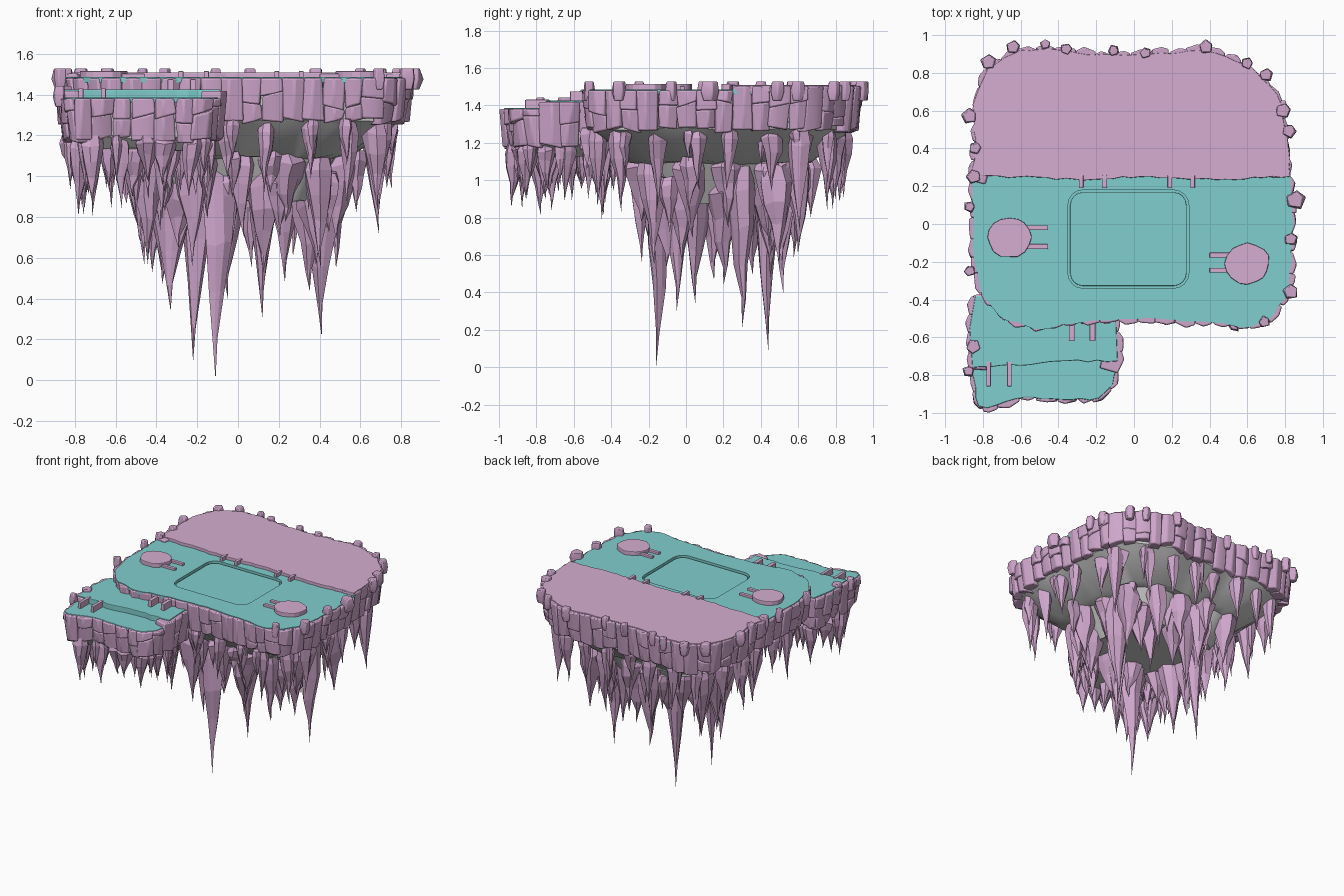
import bpy, bmesh, math, random
from mathutils import Vector

if "Cube" in bpy.data.objects:
    bpy.data.objects.remove(bpy.data.objects["Cube"])
random.seed(7)
U = random.uniform


def material(name, rgb):
    m = bpy.data.materials.new(name)
    m.diffuse_color = (*rgb, 1)
    m.use_nodes = True
    m.node_tree.nodes["Principled BSDF"].inputs["Base Color"].default_value = m.diffuse_color
    return m


ROCK = material("rock", (0.62, 0.38, 0.60))
TURF = material("turf", (0.66, 0.42, 0.64))
TEAL = material("teal", (0.22, 0.62, 0.62))


def finish(name, bm, mat=None, bevel=0, smooth=True):
    bmesh.ops.recalc_face_normals(bm, faces=bm.faces[:])
    me = bpy.data.meshes.new(name)
    bm.to_mesh(me)
    bm.free()
    ob = bpy.data.objects.new(name, me)
    bpy.context.collection.objects.link(ob)
    if mat:
        me.materials.append(mat)
    if bevel:
        b = ob.modifiers.new("bevel", 'BEVEL')
        b.width, b.segments = bevel, 2
    if smooth:
        bpy.ops.object.select_all(action='DESELECT')
        ob.select_set(True)
        bpy.context.view_layer.objects.active = ob
        bpy.ops.object.shade_smooth_by_angle(angle=math.radians(30))
    return ob


def resample(pts, step, jitter=0.0, closed=True):
    """Even points along a polyline, randomly nudged."""
    pts = [Vector(p) for p in pts]
    ends = pts[1:] + pts[:1] if closed else pts[1:]
    segs = list(zip(pts, ends))
    total = sum((b - a).length for a, b in segs)
    n = max(3, round(total / step))
    out = []
    for i in range(n if closed else n + 1):
        d = total * i / n
        for a, b in segs:
            l = (b - a).length
            if d <= l + 1e-6:
                out.append(a.lerp(b, min(d / l, 1)) + Vector((U(-jitter, jitter), U(-jitter, jitter))))
                break
            d -= l
    return out


def scaled(pts, s, c):
    return [Vector(c) + (Vector(p) - Vector(c)) * s for p in pts]


def loft(bm, pts, levels, c=(0, 0), jitter=0.0):
    """Stack scaled copies of an outline and cap both ends."""
    rings = [[bm.verts.new((p.x, p.y, z + U(-jitter, jitter))) for p in scaled(pts, s, c)] for z, s in levels]
    for a, b in zip(rings, rings[1:]):
        for i in range(len(a)):
            j = (i + 1) % len(a)
            bm.faces.new((a[i], a[j], b[j], b[i]))
    bm.faces.new(rings[0])
    bm.faces.new(rings[-1])


def slab(name, pts, z0, z1, mat, bevel=0.005):
    bm = bmesh.new()
    loft(bm, [Vector(p) for p in pts], [(z0, 1), (z1, 1)])
    return finish(name, bm, mat, bevel, smooth=False)


def rock_block(bm, a, b, depth, low, high, out, top):
    """Faceted stone between rim points a and b; low/high give the heights at each end."""
    t = (b - a).normalized()
    n = Vector((t.y, -t.x))
    mid = a.lerp(b, U(.35, .65)) + n * U(.008, .02)
    lows, highs = (low[0], low[1], sum(low) / 2), (high[0], high[1], sum(high) / 2)
    v = []
    for h in (lows, highs):
        for q, z in ((a - n * depth, h[0]), (b - n * depth, h[1]), (b, h[1]), (mid, h[2]), (a, h[0])):
            q = q + n * (out + U(-.006, .006) - .14 * max(top - .06 - z, 0)) + t * U(-.008, .008)
            v.append(bm.verts.new((q.x, q.y, z)))
    for i in range(5):
        j = (i + 1) % 5
        bm.faces.new((v[i], v[j], v[5 + j], v[5 + i]))
    bm.faces.new(v[:5])
    bm.faces.new(v[5:])


def rim(name, pts, zlow, ztop, step=0.1):
    """Wall of fitted stones with slanting cracks around a counter-clockwise outline."""
    bm = bmesh.new()
    ring = resample(pts, step, 0.01)
    for i, a in enumerate(ring):
        b = ring[(i + 1) % len(ring)]
        top = ztop((a.y + b.y) / 2)
        lo = (zlow + U(-.03, .01), zlow + U(-.03, .01))
        hi = (top, top)
        if random.random() < .65:
            f = U(.3, .7)
            cut = [zlow + (top - zlow) * min(max(f + U(-.15, .15), .2), .8) for _ in range(2)]
            rock_block(bm, a, b, .1, lo, cut, U(-.002, .01), top)
            rock_block(bm, a, b, .1, cut, hi, U(.006, .018), top)
        else:
            rock_block(bm, a, b, .1, lo, hi, U(.004, .018), top)
    return finish(name, bm, ROCK, 0.008)


def spike(bm, base, tip, r, sides=7):
    """Irregular faceted stalactite."""
    base, tip = Vector(base), Vector(tip)
    a0, rings = U(0, 6), []
    warp = [U(.75, 1.15) for _ in range(sides)]
    for f, s in ((0, .75), (.16, 1), (.38, .8), (.6, .45), (.82, .14)):
        c = base.lerp(tip, f) + Vector((U(-.1, .1) * r, U(-.1, .1) * r, 0))
        rings.append([bm.verts.new(c + Vector((math.cos(a0 + k * math.tau / sides) * r * s * warp[k] * U(.88, 1.12),
                      math.sin(a0 + k * math.tau / sides) * r * s * warp[k] * U(.88, 1.12), U(-.15, .15) * r)))
                      for k in range(sides)])
    end = bm.verts.new(tip)
    for a, b in zip(rings, rings[1:]):
        for i in range(sides):
            j = (i + 1) % sides
            bm.faces.new((a[i], a[j], b[j], b[i]))
    for i in range(sides):
        bm.faces.new((rings[-1][i], rings[-1][(i + 1) % sides], end))
    bm.faces.new(rings[0])


def spike_ring(name, pts, step, top, tips, radii, companion=.6):
    bm = bmesh.new()
    for p in resample(pts, step, 0.025):
        r, z = U(*radii), U(*tips)
        spike(bm, (p.x, p.y, top), (p.x + U(-.02, .02), p.y + U(-.02, .02), z), r)
        if random.random() < companion:
            a = U(0, 6)
            q = p + Vector((math.cos(a), math.sin(a))) * r
            spike(bm, (q.x, q.y, top), (q.x, q.y, z + (top - z) * U(.25, .5)), r * .65, 6)
    finish(name, bm, ROCK, smooth=False)


# Outlines, counter-clockwise seen from above
back = [(.83, .25), (.81, .45), (.77, .68), (.62, .83), (.4, .92), (.05, .895), (-.25, .9), (-.45, .93),
        (-.62, .915), (-.77, .83), (-.85, .65), (-.84, .4), (-.86, .25)]
front = [(-.85, -.15), (-.8, -.38), (-.7, -.5), (-.5, -.56), (-.3, -.52), (.05, -.5),
         (.4, -.52), (.6, -.55), (.72, -.51), (.82, -.36), (.84, 0)]
main = back + front
low = [(-.84, -.38), (-.88, -.55), (-.86, -.75), (-.83, -.96), (-.78, -.98), (-.6, -.92), (-.2, -.93),
       (-.12, -.86), (-.08, -.72), (-.1, -.4)]
C, LC = (0, .18), (-.48, -.66)

# Main plateau top, with a recessed pool
turf = slab("front_terrace", resample(main, .05, .005), 1.46, 1.485, TEAL, 0)
ledge = resample([(-.86, .25), (-.6, .25), (-.3, .235), (.1, .25), (.45, .235), (.83, .25)], .05, .006, False)
slab("back_terrace", resample(back, .05, .005, False) + ledge[1:-1], 1.47, 1.508, TURF, .004)


def pool(grow):
    pts = []
    for cx, cy, a in ((.21, .1, 0), (-.27, .1, 90), (-.27, -.26, 180), (.21, -.26, 270)):
        for k in range(5):
            t = math.radians(a + k * 22.5)
            pts.append((cx + (.08 + grow) * math.cos(t), cy + (.08 + grow) * math.sin(t)))
    return pts


cutter = slab("pool_cutter", pool(0), 1.464, 1.6, None, 0)
cutter.hide_render = True
cutter.hide_set(True)
cut = turf.modifiers.new("pool", 'BOOLEAN')
cut.object, cut.operation, cut.solver = cutter, 'DIFFERENCE', 'EXACT'
slab("pool_floor", pool(-.012), 1.45, 1.475, TEAL, .004)

# Island body tapering in tiers below
bm = bmesh.new()
loft(bm, resample(main, .09, .01), [(1.45, .95), (1.275, .94), (1.24, .89), (1.1, .66), (1.09, .58), (.88, .43)], C, .008)
finish("island_underside", bm)
rim("main_rim_stones", main, 1.28, lambda y: 1.502 if y > .27 else 1.48)

# Lower front landing in two steps
mid_edge = resample([(-.86, -.76), (-.6, -.745), (-.35, -.725), (-.09, -.73)], .05, .006, False)
slab("lower_step", resample(low, .05, .005), 1.36, 1.385, TEAL)
slab("middle_step", mid_edge + [Vector((-.1, -.4)), Vector((-.84, -.38)), Vector((-.87, -.55))], 1.37, 1.425, TEAL)
bm = bmesh.new()
loft(bm, resample(low, .09, .008), [(1.37, .93), (1.19, .9), (1.13, .7)], LC, .008)
finish("landing_underside", bm)
rim("landing_rim_stones", low, 1.19, lambda y: 1.418 if y > -.73 else 1.38)

# Round daises
for side, x, y in (("left", -.66, -.07), ("right", .6, -.21)):
    slab(side + "_dais", [(x + U(.108, .125) * math.cos(k * math.tau / 16), y + U(.1, .115) * math.sin(k * math.tau / 16))
                          for k in range(16)], 1.47, 1.515, TURF)


# Pairs of stair rails
def rail(name, x0, x1, y0, y1, z0, z1):
    slab(name, [(x0, y0), (x1, y0), (x1, y1), (x0, y1)], z0, z1, TURF, .004)


for y in (-.02, -.12):
    rail("left_dais_rail", -.57, -.455, y - .013, y + .013, 1.47, 1.502)
for y in (-.165, -.245):
    rail("right_dais_rail", .4, .51, y - .013, y + .013, 1.47, 1.502)
for x in (-.28, -.155, .19, .31):
    rail("ledge_rail", x - .012, x + .012, .19, .26, 1.47, 1.515)
for x in (-.33, -.22):
    rail("middle_step_rail", x - .015, x + .015, -.62, -.5, 1.4, 1.475)
for x in (-.77, -.66):
    rail("lower_step_rail", x - .012, x + .012, -.86, -.73, 1.36, 1.43)

# Loose boulders along the edge
bm = bmesh.new()
spots = [(-.77, .855), (-.64, .935), (-.47, .95), (-.36, .925), (-.11, .915), (.06, .905), (.38, .935), (.6, .85),
         (.7, .79), (.79, .6), (.82, .49), (.855, .125), (.83, -.08), (.83, -.36), (.69, -.52), (-.87, .57),
         (-.84, .4), (-.85, .25), (-.87, .09), (-.87, -.25), (-.85, -.65), (-.875, -.78)]
for x, y in spots:
    s, zc = .052 if x > .85 else U(.03, .045), 1.485 if y > -.6 else 1.4
    vs = [bm.verts.new((x + s * k * U(.85, 1.15) * math.cos(a + u), y + s * k * U(.85, 1.15) * math.sin(a + u), zc + h))
          for u in [U(0, 1)] for h, k in ((-.06, .7), (-.01, 1), (.042, .85)) for a in (0, 1.1, 2.4, 3.6, 5)]
    bmesh.ops.convex_hull(bm, input=vs)
finish("edge_boulders", bm, ROCK, .005)

# Stalactites: outer fringe, landing fringe, middle tier, core
spike_ring("outer_spikes", scaled(main, .87, C), .2, 1.28, (.8, 1.02), (.045, .065))
spike_ring("landing_spikes", scaled(low, .78, LC), .125, 1.2, (.76, .98), (.045, .065))
spike_ring("landing_inner_spikes", scaled(low, .4, LC), .18, 1.17, (.85, 1.0), (.045, .06), 0)
spike_ring("middle_spikes", scaled(main, .57, C), .21, 1.12, (.52, .8), (.075, .1), .5)
spike_ring("core_spikes", scaled(main, .42, C), .23, 1.02, (.42, .66), (.085, .105), .5)
bm = bmesh.new()
for x, y, z, r in ((-.11, -.16, 0, .085), (-.22, .44, .09, .09), (.41, .3, .21, .09), (.12, -.05, .3, .085),
                   (-.33, .05, .34, .1), (-.42, .2, .53, .1), (.23, .45, .48, .09), (.48, .5, .55, .09),
                   (-.05, .52, .4, .095)):
    spike(bm, (x * .95, y * .95 + .01, 1.08), (x, y, z), r, 8)
spike(bm, (.67, .6, 1.28), (.69, .61, .72), .07)
finish("great_spikes", bm, ROCK, smooth=False)
